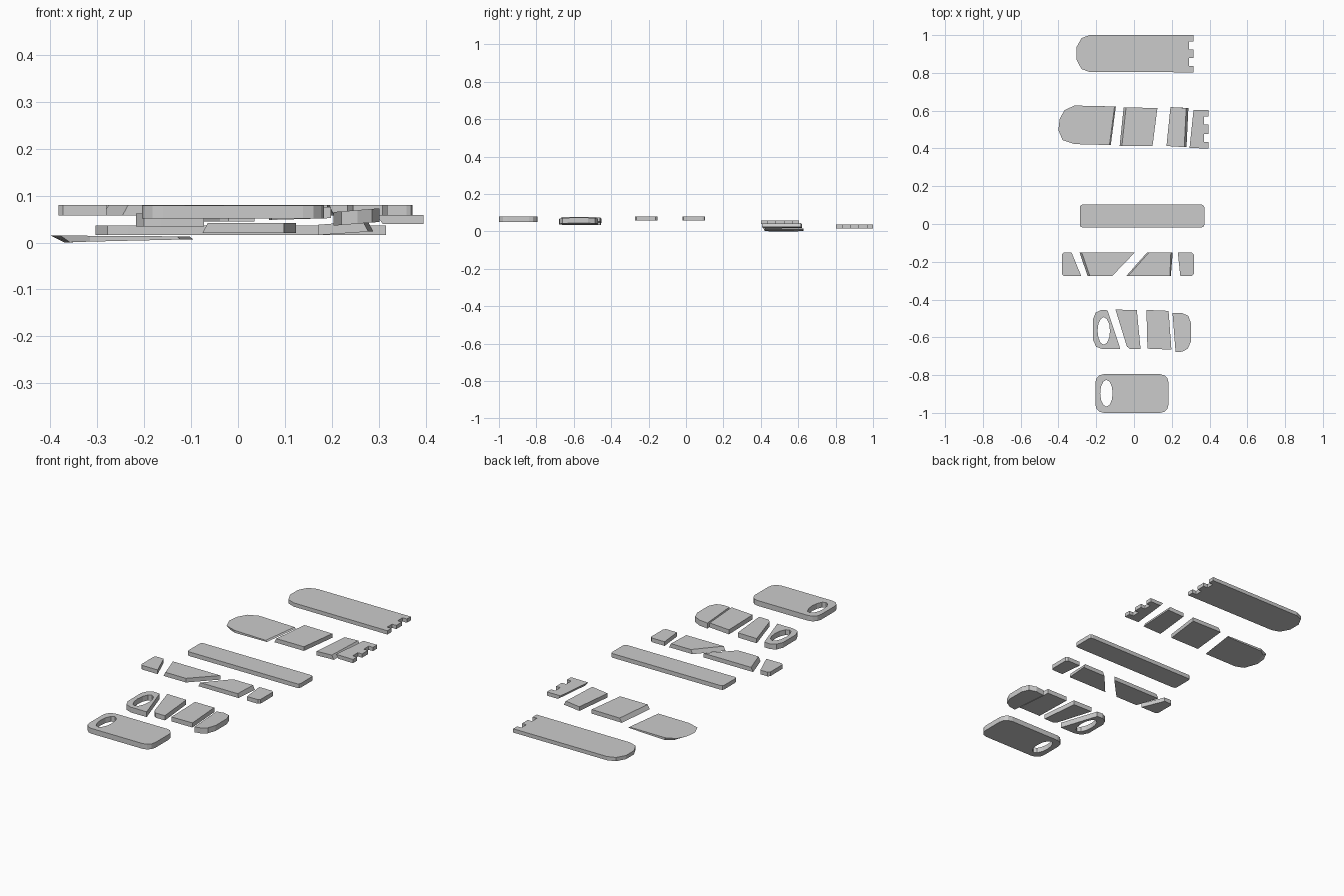
import bpy, bmesh, math

if "Cube" in bpy.data.objects:
    bpy.data.objects.remove(bpy.data.objects["Cube"])


def slab(name, pts, z_left, z_right=None, shift=None, hole=None):
    """Flat board from an outline. z_* = (bottom, top) at the left/right end;
    shift moves bottom corners in x for slanted breaks."""
    z_right = z_right or z_left
    shift = shift or {}
    xs = [p[0] for p in pts]
    x0, x1 = min(xs), max(xs)
    bm = bmesh.new()
    loops, edges, top = [], [], {}

    def add(x, y, side, dx=0):
        t = (x - x0) / (x1 - x0)
        return bm.verts.new((x + dx, y, z_left[side] * (1 - t) + z_right[side] * t))

    for ring in [pts] + ([hole] if hole else []):
        low = [add(x, y, 0, shift.get(i, 0) if ring is pts else 0)
               for i, (x, y) in enumerate(ring)]
        for v, (x, y) in zip(low, ring):
            top[v] = add(x, y, 1)
        loops.append(low)
        edges += [bm.edges.new((low[i - 1], low[i])) for i in range(len(low))]
    bmesh.ops.triangle_fill(bm, edges=edges, use_beauty=True)
    for f in list(bm.faces):
        bm.faces.new([top[v] for v in reversed(f.verts)])
    for low in loops:
        for i in range(len(low)):
            a, b = low[i - 1], low[i]
            bm.faces.new((a, b, top[b], top[a]))
    bmesh.ops.recalc_face_normals(bm, faces=bm.faces)
    me = bpy.data.meshes.new(name)
    bm.to_mesh(me)
    bm.free()
    ob = bpy.data.objects.new(name, me)
    bpy.context.collection.objects.link(ob)
    return ob


def rounded(x0, x1, y0, y1, r, n):
    out = []
    for k, (cx, cy) in enumerate([(x1 - r, y1 - r), (x0 + r, y1 - r),
                                  (x0 + r, y0 + r), (x1 - r, y0 + r)]):
        for i in range(n + 1):
            a = math.pi / 2 * (k + i / n)
            out.append((cx + r * math.cos(a), cy + r * math.sin(a)))
    return out


def oval(cx, cy, rx, ry, n=12):
    return [(cx + rx * math.cos(2 * math.pi * i / n),
             cy + ry * math.sin(2 * math.pi * i / n)) for i in range(n)]


def notched(x, y0, y1, depth=0.025):
    """Right end with two square notches, listed from top to bottom."""
    out = [(x, y1)]
    h = y1 - y0
    for a, b in ((0.83, 0.62), (0.38, 0.17)):
        out += [(x, y0 + a * h), (x - depth, y0 + a * h),
                (x - depth, y0 + b * h), (x, y0 + b * h)]
    return out + [(x, y0)]


# Whole notched plank with a round end
slab("notched_plank",
     [(-0.235, 0.805), (-0.278, 0.82), (-0.304, 0.87), (-0.304, 0.937),
      (-0.278, 0.984), (-0.235, 1.0)] + notched(0.315, 0.803, 1.0),
     (0.016, 0.036))

# Broken notched plank
slab("notched_shard_round_end",
     [(-0.315, 0.627), (-0.103, 0.622), (-0.13, 0.418), (-0.315, 0.423),
      (-0.378, 0.444), (-0.4, 0.497), (-0.394, 0.555), (-0.368, 0.603)],
     (0.0, 0.015), (0.007, 0.013),
     {1: 0.007, 2: 0.007, 4: 0.02, 5: 0.03, 6: 0.03, 7: 0.02})
slab("notched_shard_middle",
     [(-0.042, 0.617), (0.124, 0.614), (0.098, 0.413), (-0.064, 0.413)],
     (0.02, 0.042), shift={0: -0.013, 3: -0.012})
slab("notched_shard_narrow",
     [(0.193, 0.619), (0.276, 0.614), (0.266, 0.407), (0.172, 0.413)],
     (0.016, 0.038), (0.024, 0.046), {1: 0.012, 2: 0.012})
slab("notched_shard_end",
     [(0.294, 0.402), (0.315, 0.603)] + notched(0.395, 0.4, 0.603),
     (0.039, 0.059), shift={0: 0.015, 1: 0.015})

# Whole plain plank
slab("plain_plank", rounded(-0.287, 0.372, -0.018, 0.102, 0.013, 2), (0.058, 0.08))

# Broken plain plank
yt, yb = -0.152, -0.274
slab("plain_shard_left",
     [(-0.373, yt), (-0.33, yt), (-0.28, yb), (-0.373, yb),
      (-0.382, yb + 0.01), (-0.382, yt - 0.01)], (0.058, 0.08))
slab("plain_shard_long",
     [(-0.276, yt), (0.003, yt), (-0.114, yb), (-0.234, yb)],
     (0.058, 0.08), shift={0: -0.012, 3: -0.012})
slab("plain_shard_middle",
     [(0.078, yt), (0.195, yt), (0.19, yb), (-0.03, yb)],
     (0.058, 0.08), shift={0: -0.01, 1: 0.01, 2: 0.005, 3: -0.01})
slab("plain_shard_right",
     [(0.232, yt), (0.308, yt), (0.318, yt - 0.01), (0.318, yb + 0.01),
      (0.308, yb), (0.245, yb)], (0.058, 0.08))

# Broken board with an oval handle hole
slab("board_shard_handle",
     [(-0.175, -0.455), (-0.14, -0.457), (-0.072, -0.663), (-0.165, -0.663),
      (-0.2, -0.65), (-0.217, -0.615), (-0.217, -0.503), (-0.203, -0.47)],
     (0.034, 0.062), hole=oval(-0.16, -0.566, 0.033, 0.073))
slab("board_shard_wedge",
     [(-0.098, -0.453), (0.015, -0.456), (0.035, -0.663), (-0.02, -0.663),
      (-0.038, -0.648)], (0.045, 0.07))
slab("board_shard_middle",
     [(0.066, -0.455), (0.183, -0.46), (0.198, -0.665), (0.071, -0.66)],
     (0.048, 0.072), (0.052, 0.076))
slab("board_shard_end",
     [(0.204, -0.471), (0.25, -0.47), (0.287, -0.486), (0.302, -0.525),
      (0.302, -0.62), (0.285, -0.66), (0.255, -0.676), (0.22, -0.678)],
     (0.036, 0.065), (0.044, 0.073))

# Whole board with an oval handle hole
slab("handled_board", rounded(-0.205, 0.183, -1.0, -0.795, 0.045, 3),
     (0.051, 0.079), hole=oval(-0.146, -0.896, 0.033, 0.071))
